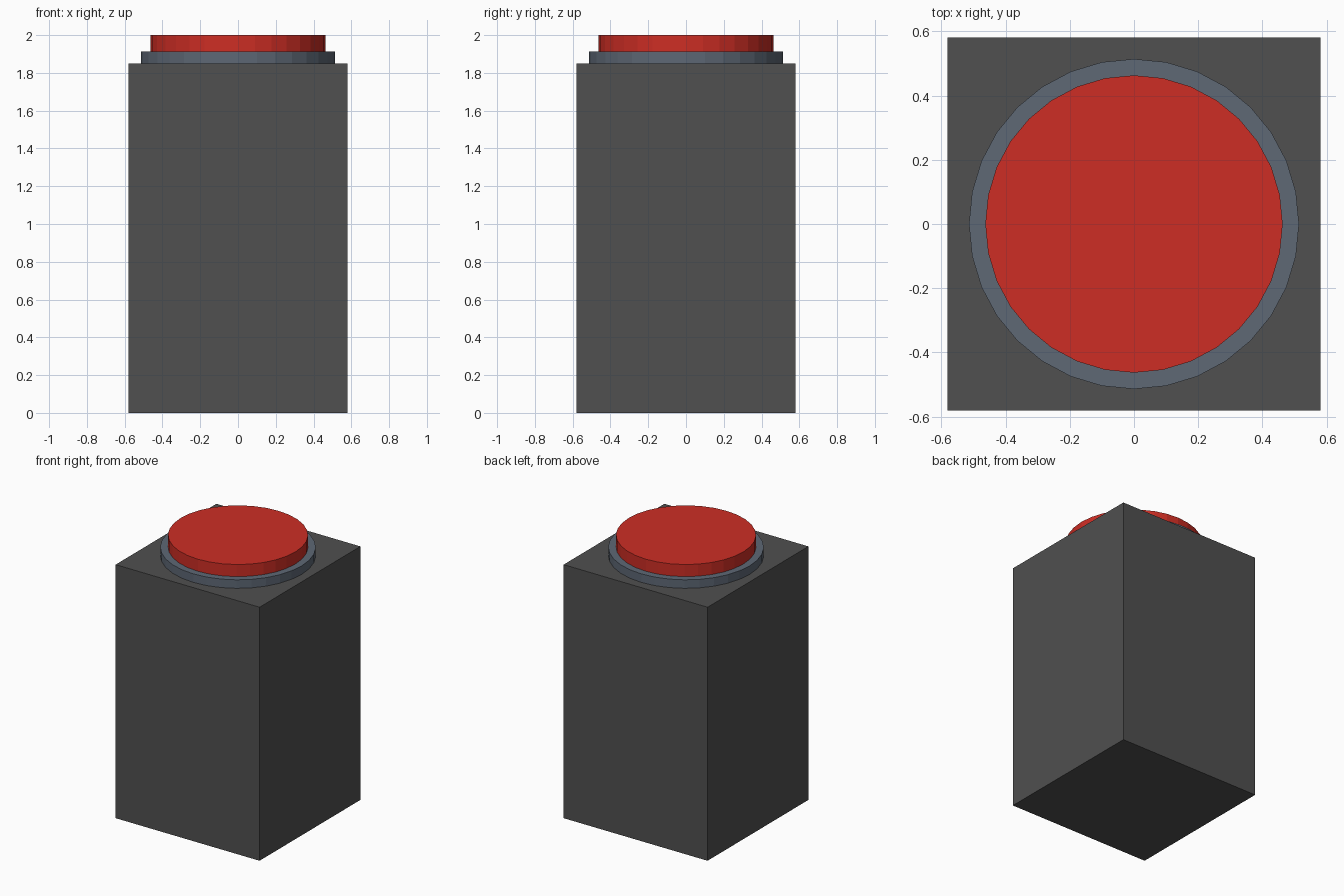
import bpy

if "Cube" in bpy.data.objects:
    bpy.data.objects.remove(bpy.data.objects["Cube"])


def material(name, rgb):
    mat = bpy.data.materials.new(name)
    mat.diffuse_color = (*rgb, 1)
    mat.use_nodes = True
    mat.node_tree.nodes["Principled BSDF"].inputs["Base Color"].default_value = mat.diffuse_color
    return mat


def finish(name, mat):
    obj = bpy.context.object
    obj.name = name
    obj.data.materials.append(mat)
    return obj


def disc(name, radius, z0, z1, mat):
    bpy.ops.mesh.primitive_cylinder_add(vertices=32, radius=radius, depth=z1 - z0,
                                        location=(0, 0, (z0 + z1) / 2))
    return finish(name, mat)


dark_grey = material("dark grey", (0.08, 0.08, 0.08))
steel = material("blue grey", (0.112, 0.138, 0.178))
red = material("red", (0.61, 0.027, 0.018))

# Square pedestal
WIDTH, HEIGHT = 1.162, 1.85
bpy.ops.mesh.primitive_cube_add(size=1, location=(0, 0, HEIGHT / 2))
bpy.context.object.scale = (WIDTH, WIDTH, HEIGHT)
bpy.ops.object.transform_apply(location=False, rotation=False, scale=True)
finish("pedestal", dark_grey)

# Collar and push button stacked on top
disc("button_collar", 0.514, HEIGHT, 1.912, steel)
disc("push_button", 0.463, 1.912, 2.0, red)
